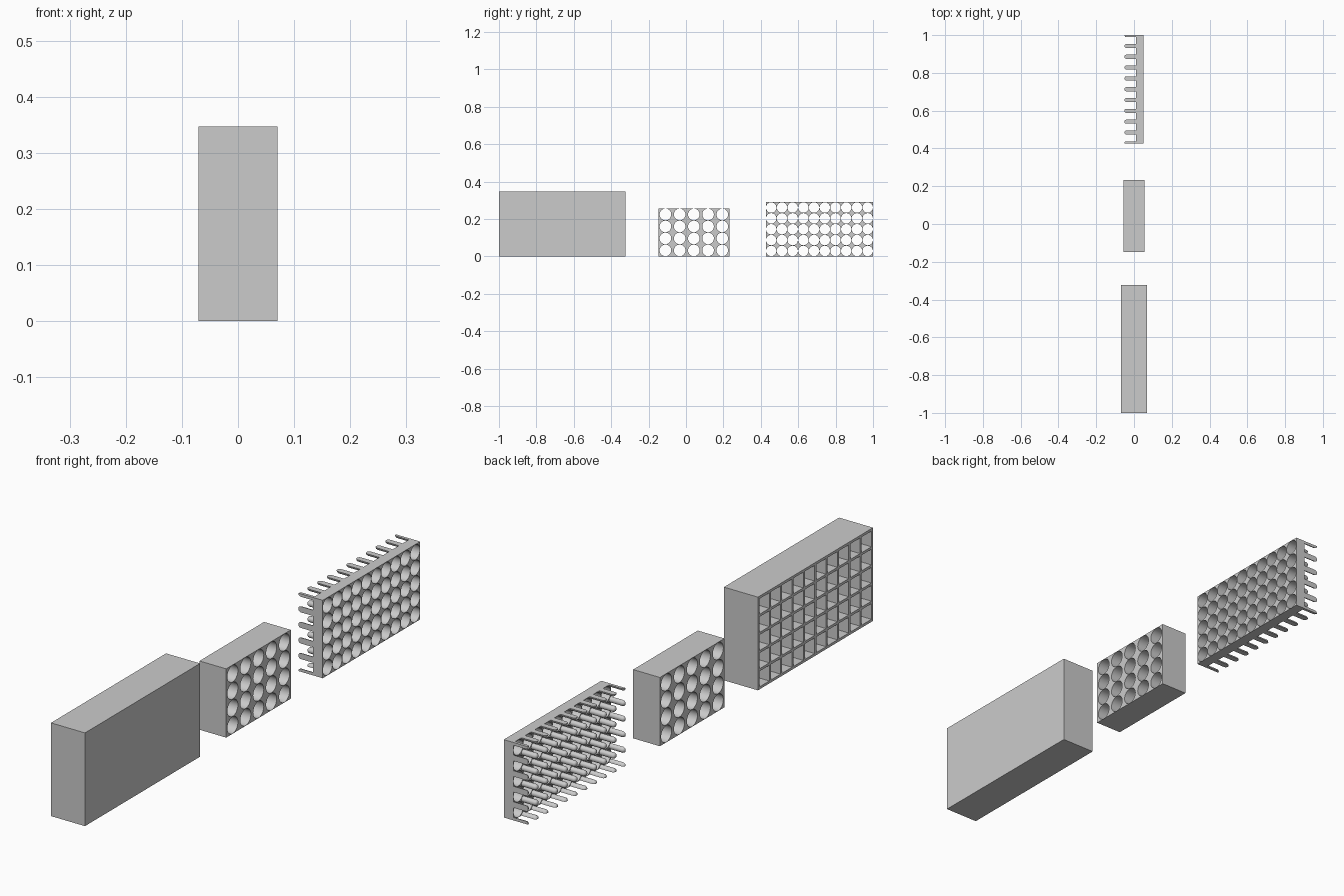
import bpy, bmesh, math
from mathutils import Matrix, Vector

old = bpy.data.objects.get("Cube")
if old:
    bpy.data.objects.remove(old, do_unlink=True)

grey = bpy.data.materials.new("plain grey")
grey.use_nodes = True
tone = (0.6, 0.6, 0.6, 1)
grey.diffuse_color = tone
grey.node_tree.nodes["Principled BSDF"].inputs["Base Color"].default_value = tone


def finish(obj):
    obj.data.materials.clear()
    obj.data.materials.append(grey)
    bpy.ops.object.select_all(action="DESELECT")
    obj.select_set(True)
    bpy.context.view_layer.objects.active = obj
    bpy.ops.object.shade_smooth_by_angle(angle=math.radians(30))


def rectangle(y0, z0, y1, z1):
    return [(y0, z0), (y1, z0), (y1, z1), (y0, z1)]


def circle(y, z, r, n=32):
    return [(y + r * math.cos(math.tau * i / n), z + r * math.sin(math.tau * i / n))
            for i in range(n)]


def pierced_block(name, outline, holes, x0, x1):
    """Filled outline with holes, drawn in the side plane and extruded along x."""
    curve = bpy.data.curves.new(name, "CURVE")
    curve.dimensions = "2D"
    curve.fill_mode = "BOTH"
    curve.extrude = (x1 - x0) / 2
    for loop in [outline] + holes:
        spline = curve.splines.new("POLY")
        spline.points.add(len(loop) - 1)
        for point, (y, z) in zip(spline.points, loop):
            point.co = (y, z, 0, 1)
        spline.use_cyclic_u = True
    temp = bpy.data.objects.new(name, curve)
    bpy.context.collection.objects.link(temp)
    graph = bpy.context.evaluated_depsgraph_get()
    mesh = bpy.data.meshes.new_from_object(temp.evaluated_get(graph))
    bpy.data.objects.remove(temp, do_unlink=True)
    bpy.data.curves.remove(curve)
    # Cyclic axis change: drawing plane becomes y-z, extrusion becomes x
    turn = Matrix(((0, 0, 1, 0), (1, 0, 0, 0), (0, 1, 0, 0), (0, 0, 0, 1)))
    mesh.transform(Matrix.Translation(((x0 + x1) / 2, 0, 0)) @ turn)
    bm = bmesh.new()
    bm.from_mesh(mesh)
    bmesh.ops.remove_doubles(bm, verts=bm.verts, dist=1e-5)
    bmesh.ops.recalc_face_normals(bm, faces=bm.faces)
    bm.to_mesh(mesh)
    bm.free()
    obj = bpy.data.objects.new(name, mesh)
    bpy.context.collection.objects.link(obj)
    finish(obj)
    return obj


def grid_centres(y0, y1, z1, cols, rows):
    dy, dz = (y1 - y0) / cols, z1 / rows
    return [(y0 + (c + 0.5) * dy, (r + 0.5) * dz)
            for c in range(cols) for r in range(rows)]


# Compartment tray: thin dividers open towards -x, closed back on +x
y0, y1, top, wall, half = -1.0, -0.323, 0.347, 0.0095, 0.07
cell_y = (y1 - y0 - 11 * wall) / 10
cell_z = (top - 6 * wall) / 5
cells = [rectangle(y, z, y + cell_y, z + cell_z)
         for y in [y0 + wall + i * (cell_y + wall) for i in range(10)]
         for z in [wall + j * (cell_z + wall) for j in range(5)]]
outer = rectangle(y0, 0, y1, top)
pierced_block("tray_compartments", outer, cells, -half, half - wall)
pierced_block("tray_back", outer, [], half - wall, half)

# Middle block with round through holes
y0, y1, top = -0.148, 0.232, 0.256
holes = [circle(y, z, 0.031) for y, z in grid_centres(y0, y1, top, 5, 4)]
pierced_block("holed_block", rectangle(y0, 0, y1, top), holes, -0.055, 0.055)

# Perforated plate
y0, y1, top = 0.427, 1.0, 0.29
holes = [circle(y, z, 0.0278) for y, z in grid_centres(y0, y1, top, 10, 5)]
pierced_block("perforated_plate", rectangle(y0, 0, y1, top), holes, 0.01, 0.05)

# Round-tipped pins between the holes, trimmed flush with the plate edges
radius, sides = 0.0108, 16
stations = [(0.02, 1), (-0.041, 1), (-0.046, 0.85), (-0.049, 0.55), (-0.05, 0.2)]
bm = bmesh.new()
for c in range(11):
    for r in range(6):
        y, z = y0 + c * (y1 - y0) / 10, r * top / 5
        rings = [[bm.verts.new((x, a, b)) for a, b in circle(y, z, radius * s, sides)]
                 for x, s in stations]
        for low, high in zip(rings, rings[1:]):
            for i in range(sides):
                j = (i + 1) % sides
                bm.faces.new((low[i], low[j], high[j], high[i]))
        bm.faces.new(rings[0])
        bm.faces.new(rings[-1])
for point, normal in [((0, y0, 0), (0, -1, 0)), ((0, y1, 0), (0, 1, 0)),
                      ((0, 0, 0), (0, 0, -1)), ((0, 0, top), (0, 0, 1))]:
    cut = bmesh.ops.bisect_plane(bm, geom=bm.verts[:] + bm.edges[:] + bm.faces[:],
                                 dist=1e-6, plane_co=Vector(point),
                                 plane_no=Vector(normal), clear_outer=True)
    edges = [e for e in cut["geom_cut"] if isinstance(e, bmesh.types.BMEdge)]
    bmesh.ops.holes_fill(bm, edges=edges, sides=0)
bmesh.ops.recalc_face_normals(bm, faces=bm.faces)
mesh = bpy.data.meshes.new("plate_pins")
bm.to_mesh(mesh)
bm.free()
pins = bpy.data.objects.new("plate_pins", mesh)
bpy.context.collection.objects.link(pins)
finish(pins)
